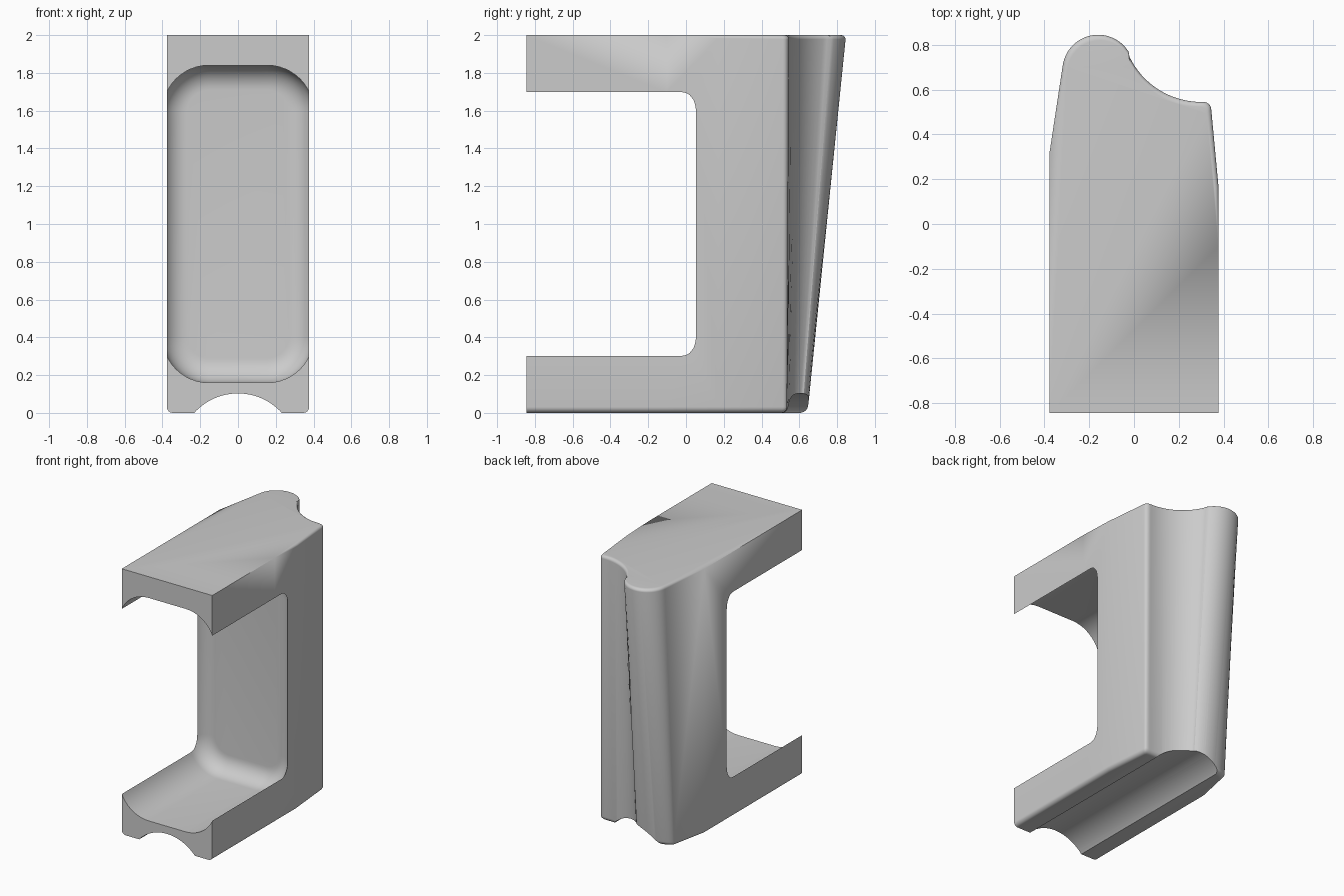
import bpy, bmesh
from math import sin, cos, pi, radians

if "Cube" in bpy.data.objects:
    bpy.data.objects.remove(bpy.data.objects["Cube"], do_unlink=True)

GREY = (0.6, 0.6, 0.6, 1)
grey = bpy.data.materials.new("plain grey")
grey.use_nodes = True
grey.diffuse_color = GREY
grey.node_tree.nodes["Principled BSDF"].inputs["Base Color"].default_value = GREY


def arc(cx, cy, r, a, b, n):
    """Points on a circle from angle a to b in degrees."""
    angles = [radians(a + (b - a) * i / n) for i in range(n + 1)]
    return [(cx + r * cos(t), cy + r * sin(t)) for t in angles]


def loft(name, rings):
    """Skin a stack of equal rings, cap both ends and weld collapsed points."""
    bm = bmesh.new()
    loops = [[bm.verts.new(p) for p in ring] for ring in rings]
    n = len(loops[0])
    for low, high in zip(loops, loops[1:]):
        for i in range(n):
            j = (i + 1) % n
            bm.faces.new((low[i], low[j], high[j], high[i]))
    bm.faces.new(loops[0][::-1])
    bm.faces.new(loops[-1])
    bmesh.ops.remove_doubles(bm, verts=bm.verts, dist=0.00001)
    mesh = bpy.data.meshes.new(name)
    bm.to_mesh(mesh)
    bm.free()
    mesh.materials.append(grey)
    obj = bpy.data.objects.new(name, mesh)
    bpy.context.collection.objects.link(obj)
    return obj


# Plan outline: straight front, tapered sides, rounded lobe and hollow at the back
HALF, FRONT, BACK = 0.377, -0.845, 0.53
outline = [(-HALF, FRONT), (HALF, FRONT), (HALF, -0.1), (HALF, 0.17)]
outline += arc(0.31, 0.51, 0.035, 5, 90, 6)
outline += arc(0.30, 0.90, 0.355, 270, 205.6, 16)
outline += arc(-0.16, 0.685, 0.16, 25.6, 172, 24)[1:]
outline += [(-HALF, 0.32)]


def section(z, inset, drop):
    """Outline at height z, drawn in and lowered; the lobe shrinks toward the foot."""
    k = 0.36 + 0.32 * z
    ring = []
    for x, y in outline:
        d = inset(x, y)
        leaned = BACK + (y - BACK) * k if y > BACK else y
        ring.append((x * (1 - d / HALF),
                     FRONT + (leaned - FRONT) * (1 - d / 1.5),
                     z - drop(x, y)))
    return ring


def rim(x, y):
    """Top rounding, fading out toward the front."""
    start = -0.1 if x > 0 else 0.32
    return 0.022 * min(1, max(0, (y - start) / 0.35))


STEPS = 6
FOOT = 0.032
quarter = [i / STEPS * pi / 2 for i in range(STEPS + 1)]
rings = [section(FOOT * (1 - cos(t)), lambda x, y: FOOT * (1 - sin(t)), lambda x, y: 0)
         for t in quarter]
rings += [section(2, lambda x, y: rim(x, y) * (1 - cos(t)),
                  lambda x, y: rim(x, y) * (1 - sin(t))) for t in quarter]
body = loft("bracket_body", rings)

# Front opening: rounded channel with a filleted back wall
WIDE, TALL, CORNER, FILLET, DEEP = 0.40, 0.84, 0.245, 0.13, 0.11


def opening_ring(y, d):
    r, cx, cz = CORNER - d, WIDE - CORNER, TALL - CORNER
    pts = []
    for sx, sz, a in ((1, 1, 0), (-1, 1, 90), (-1, -1, 180), (1, -1, 270)):
        pts += arc(sx * cx, sz * cz, r, a, a + 90, 12)
    return [(x, y, z + 1) for x, z in pts]


rings = []
for i in range(11):
    t = i / 10 * pi / 2
    rings.append(opening_ring(DEEP - FILLET * (1 - cos(t)), FILLET * (1 - sin(t))))
rings.append(opening_ring(-1.2, 0))
opening = loft("opening_cutter", rings)

# Round groove along the underside
groove = loft("groove_cutter", [[(x, y, z) for x, z in arc(0, -0.21, 0.313, 0, 356.25, 95)]
                                for y in (1.2, -1.2)])

# Cut both shapes out of the body
for cutter in (opening, groove):
    cutter.hide_render = True
    cut = body.modifiers.new(cutter.name, "BOOLEAN")
    cut.operation = "DIFFERENCE"
    cut.solver = "EXACT"
    cut.object = cutter
bpy.context.view_layer.update()
evaluated = body.evaluated_get(bpy.context.evaluated_depsgraph_get())
carved = bpy.data.meshes.new_from_object(evaluated)
body.modifiers.clear()
body.data = carved
for cutter in (opening, groove):
    bpy.data.objects.remove(cutter, do_unlink=True)

bpy.ops.object.select_all(action="DESELECT")
bpy.context.view_layer.objects.active = body
body.select_set(True)
bpy.ops.object.shade_smooth_by_angle(angle=radians(30))
